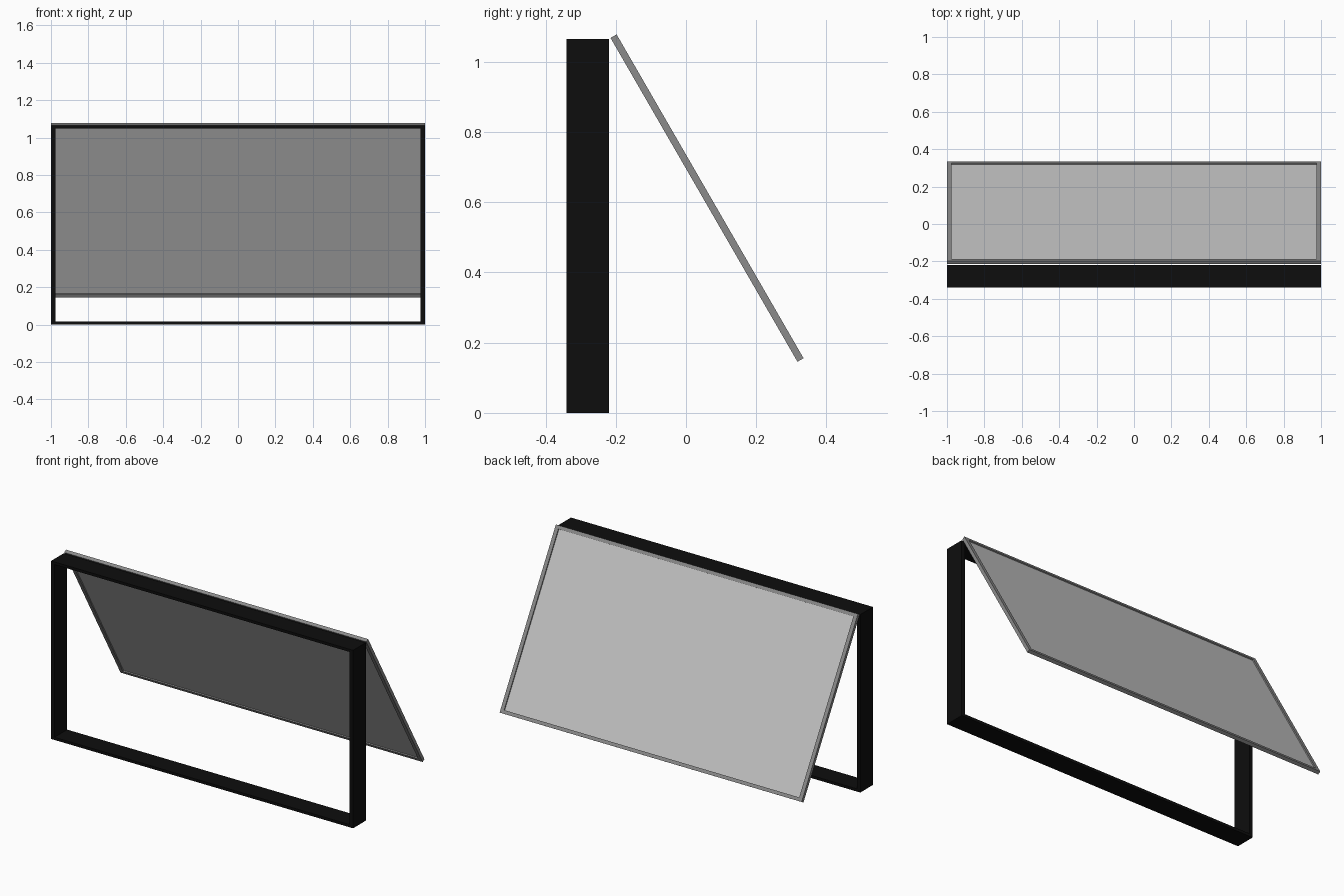
import bpy, math
from mathutils import Matrix, Vector

if "Cube" in bpy.data.objects:
    bpy.data.objects.remove(bpy.data.objects["Cube"])

W, H = 2.0, 1.065          # overall width, height of frame and sash
SIDE, RAIL = 0.023, 0.016  # member thicknesses


def material(name, r, g, b):
    m = bpy.data.materials.new(name)
    m.diffuse_color = (r, g, b, 1)
    m.use_nodes = True
    m.node_tree.nodes["Principled BSDF"].inputs["Base Color"].default_value = m.diffuse_color
    return m


black = material("black frame", 0.004, 0.004, 0.004)
grey = material("grey sash", 0.26, 0.26, 0.26)
pale = material("pale glass", 0.55, 0.55, 0.55)


def box(name, lo, hi, mat, xf=Matrix()):
    lo, hi = Vector(lo), Vector(hi)
    bpy.ops.mesh.primitive_cube_add(size=1)
    o = bpy.context.object
    o.name = o.data.name = name
    size = hi - lo
    o.data.transform(xf @ Matrix.Translation((lo + hi) / 2) @ Matrix.Diagonal((*size, 1)))
    o.data.materials.append(mat)
    return o


def surround(name, y0, y1, z0, z1, side, rail, mat, xf=Matrix()):
    # two stiles with rails fitted between them
    for label, s in (("left", -1), ("right", 1)):
        a, b = sorted((s * W / 2, s * (W / 2 - side)))
        box(f"{name}_{label}_stile", (a, y0, z0), (b, y1, z1), mat, xf)
    x = W / 2 - side
    box(f"{name}_bottom_rail", (-x, y0, z0), (x, y1, z0 + rail), mat, xf)
    box(f"{name}_top_rail", (-x, y0, z1 - rail), (x, y1, z1), mat, xf)


# Fixed outer frame
surround("frame", -0.34, -0.22, 0, H, SIDE, RAIL, black)

# Sash hinged at the top and swung out by 30 degrees
swing = Matrix.Translation((0, -0.215, 1.068)) @ Matrix.Rotation(math.radians(30), 4, 'X')
surround("sash", 0, 0.02, -H, 0, SIDE, 0.02, grey, swing)

# Thin glass pane set in the middle of the sash
x = W / 2 - SIDE
box("glass_pane", (-x, 0.007, -H + 0.02), (x, 0.013, -0.02), pale, swing)
